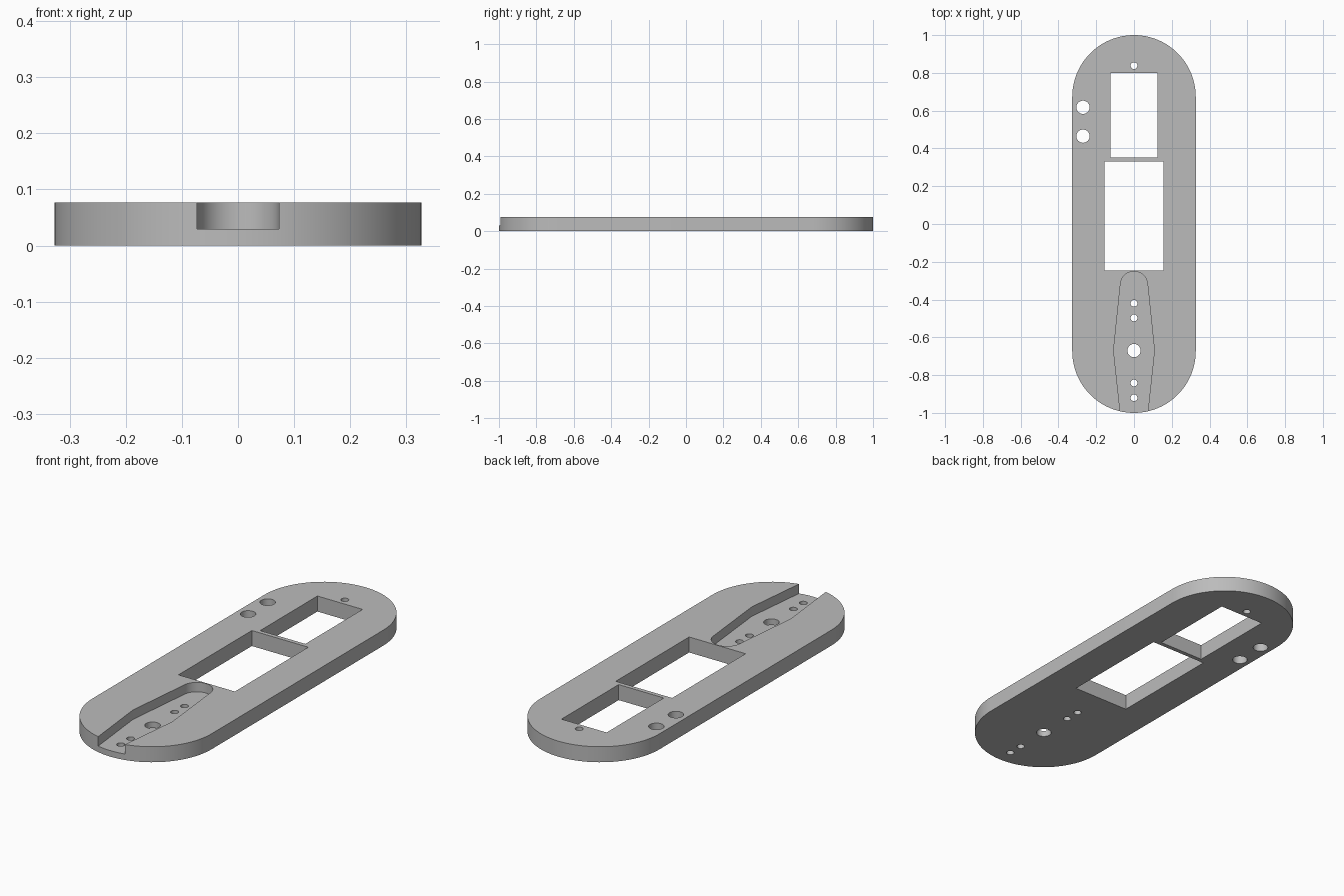
import bpy
import bmesh
from math import cos, sin, pi, radians

if "Cube" in bpy.data.objects:
    bpy.data.objects.remove(bpy.data.objects["Cube"], do_unlink=True)

THICK = 0.077
FLOOR = 0.03
RADIUS = 0.327

grey = bpy.data.materials.new("plain grey")
grey.use_nodes = True
color = (0.5, 0.5, 0.5, 1)
grey.diffuse_color = color
grey.node_tree.nodes["Principled BSDF"].inputs["Base Color"].default_value = color


def arc(x, y, r, start, end, steps):
    """Points along an arc, angles in multiples of pi."""
    angles = [pi * (start + (end - start) * i / steps) for i in range(steps + 1)]
    return [(x + r * cos(a), y + r * sin(a)) for a in angles]


def circle(x, y, r):
    return arc(x, y, r, 0, 2, 64)[:-1]


def rectangle(half_width, y0, y1):
    return [(-half_width, y0), (half_width, y0), (half_width, y1), (-half_width, y1)]


def prism(name, outlines, z0, z1):
    """Extrude counter-clockwise outlines from z0 up to z1."""
    bm = bmesh.new()
    for outline in outlines:
        low = [bm.verts.new((x, y, z0)) for x, y in outline]
        high = [bm.verts.new((x, y, z1)) for x, y in outline]
        bm.faces.new(low[::-1])
        bm.faces.new(high)
        for i in range(len(low)):
            j = (i + 1) % len(low)
            bm.faces.new((low[i], low[j], high[j], high[i]))
    mesh = bpy.data.meshes.new(name)
    bm.to_mesh(mesh)
    bm.free()
    mesh.materials.append(grey)
    obj = bpy.data.objects.new(name, mesh)
    bpy.context.collection.objects.link(obj)
    return obj


def cut(target, cutter):
    """Subtract the cutter from the target and discard it."""
    mod = target.modifiers.new("cut", "BOOLEAN")
    mod.operation = "DIFFERENCE"
    mod.solver = "EXACT"
    mod.object = cutter
    bpy.context.view_layer.objects.active = target
    bpy.ops.object.modifier_apply(modifier=mod.name)
    bpy.data.objects.remove(cutter, do_unlink=True)


# Plate with fully rounded ends
end = 1 - RADIUS
plate = prism("base_plate", [arc(0, end, RADIUS, 0, 1, 48) + arc(0, -end, RADIUS, 1, 2, 48)],
              0, THICK)

# Tapered recess open at the front
recess = ([(0.067, -1.05), (0.108, -0.67)] + arc(0, -0.323, 0.072, 0.03, 0.97, 32)
          + [(-0.108, -0.67), (-0.067, -1.05)])
cut(plate, prism("recess_cutter", [recess], FLOOR, THICK + 0.1))

# Two windows and the round holes, all the way through
openings = [rectangle(0.124, 0.351, 0.80), rectangle(0.155, -0.246, 0.33)]
openings += [circle(0, y, 0.018) for y in (0.838, -0.42, -0.497, -0.842, -0.92)]
openings += [circle(x, y, 0.035) for x, y in ((-0.27, 0.618), (-0.27, 0.465), (0, -0.67))]
cut(plate, prism("opening_cutter", openings, -0.1, THICK + 0.1))

# Smooth round walls, crisp corners
bpy.ops.object.select_all(action="DESELECT")
plate.select_set(True)
bpy.context.view_layer.objects.active = plate
bpy.ops.object.shade_smooth_by_angle(angle=radians(8))
